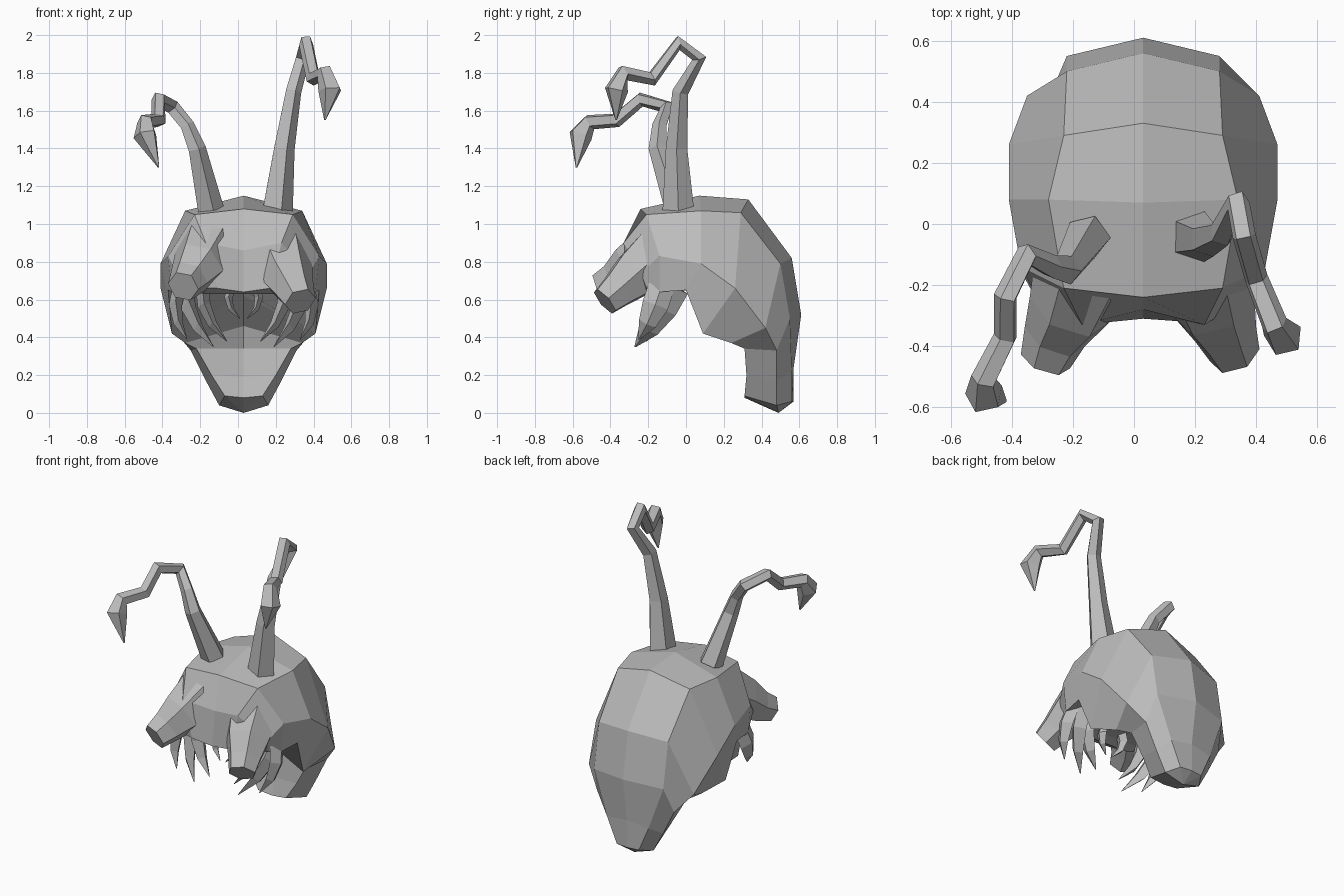
import bpy, bmesh
from math import cos, sin, tau
from mathutils import Vector

cube = bpy.data.objects.get("Cube")
if cube:
    bpy.data.objects.remove(cube)

grey = bpy.data.materials.new("plain grey")
grey.use_nodes = True
colour = (0.5, 0.5, 0.5, 1)
grey.diffuse_color = colour
grey.node_tree.nodes["Principled BSDF"].inputs["Base Color"].default_value = colour
CX = 0.03


def finish(name, bm):
    bmesh.ops.recalc_face_normals(bm, faces=bm.faces)
    mesh = bpy.data.meshes.new(name)
    bm.to_mesh(mesh)
    bm.free()
    mesh.materials.append(grey)
    obj = bpy.data.objects.new(name, mesh)
    bpy.context.collection.objects.link(obj)


def loft(bm, rings):
    loops = [[bm.verts.new(p) for p in ring] for ring in rings]
    n = len(loops[0])
    for a, b in zip(loops, loops[1:]):
        for i in range(n):
            j = (i + 1) % n
            bm.faces.new((a[i], a[j], b[j], b[i]))
    return loops


def tube(name, path, radii, sides=5, inset=0, flat=1):
    """Faceted tube whose rings follow the path."""
    pts = [Vector(p) for p in path]
    side, rings = Vector((1, 0, 0)), []
    for i, p in enumerate(pts):
        ahead = (pts[min(i + 1, len(pts) - 1)] - p).normalized()
        back = (p - pts[max(i - 1, 0)]).normalized()
        t = (ahead + back).normalized()
        side = (side - t * side.dot(t)).normalized()
        up = t.cross(side)
        angles = [tau * k / sides for k in range(sides)]
        rings.append([p + radii[i] * (side * cos(a) * flat + up * sin(a)) for a in angles])
    bm = bmesh.new()
    loops = loft(bm, rings)
    bm.faces.new(loops[0])
    end = bm.faces.new(loops[-1])
    if inset:
        bmesh.ops.inset_region(bm, faces=[end], thickness=inset, depth=-inset)
    finish(name, bm)


# Curled, cupped shell: each ring is outer middle, shoulder, flank, inner edge, inner middle
# Middles are (y, z); the others are (half width, y, z)
shell = [
    ((-.31, .64), (.14, -.32, .66), (.26, -.28, .66), (.20, -.26, .63), (-.27, .63)),
    ((-.28, .86), (.20, -.33, .90), (.35, -.24, .74), (.33, -.2, .65), (-.2, .64)),
    ((-.24, 1.08), (.26, -.21, 1.05), (.40, -.14, .83), (.38, -.14, .64), (-.1, .65)),
    ((.07, 1.15), (.31, .08, 1.07), (.44, .08, .79), (.40, 0, .65), (.05, .65)),
    ((.33, 1.13), (.26, .29, 1.06), (.44, .26, .66), (.38, .09, .42), (.22, .62)),
    ((.56, .82), (.25, .50, .79), (.38, .42, .45), (.31, .24, .37), (.37, .46)),
    ((.61, .52), (.25, .55, .50), (.28, .48, .33), (.25, .31, .34), (.37, .34)),
    ((.57, .24), (.15, .56, .22), (.2, .48, .17), (.17, .32, .2), (.34, .19)),
    ((.57, .06), (.08, .56, .06), (.13, .48, .04), (.1, .31, .09), (.31, .08)),
]
bm = bmesh.new()
rings = []
for top, *pairs, under in shell:
    right = [(CX - w, y, z) for w, y, z in pairs]
    left = [(CX + w, y, z) for w, y, z in reversed(pairs)]
    rings.append([(CX, *top), *right, (CX, *under), *left])
loops = loft(bm, rings)
bm.faces.new(loops[0])
tip = bm.verts.new((CX, .49, 0))
last = loops[-1]
for i in range(len(last)):
    bm.faces.new((last[i - 1], last[i], tip))
finish("curled_body", bm)

# Eye stalks with hollow hexagonal ends
stalk_radii = [.17, .14, .105, .085]
tube("right_eye_stalk", [(-.16, -.14, .87), (-.21, -.28, .78), (-.26, -.37, .71), (-.29, -.45, .67)],
     stalk_radii, 6, .03)
tube("left_eye_stalk", [(.22, -.14, .84), (.26, -.27, .73), (.3, -.36, .65), (.33, -.43, .59)],
     stalk_radii, 6, .03)

# Long bent feelers, each ending in a pointed bulb
tube("left_feeler",
     [(.2, -.04, 1.05), (.24, -.05, 1.4), (.29, -.03, 1.7), (.34, .07, 1.88), (.36, -.04, 1.96),
      (.4, -.18, 1.77), (.46, -.33, 1.8), (.49, -.37, 1.71), (.46, -.37, 1.55)],
     [.09, .06, .045, .04, .04, .04, .045, .065, .004])
tube("right_feeler",
     [(-.15, -.04, 1.08), (-.22, -.15, 1.4), (-.27, -.14, 1.52), (-.35, -.1, 1.62), (-.42, -.24, 1.66),
      (-.42, -.37, 1.55), (-.49, -.51, 1.54), (-.49, -.56, 1.47), (-.42, -.58, 1.3)],
     [.075, .05, .04, .04, .04, .04, .045, .065, .004])

# Broad curved fangs under the hood: root x, root y, tip x, tip y, tip z, size
fangs = [(.31, -.06, .16, -.27, .35, .08), (.22, -.14, .09, -.21, .38, .07),
         (.34, -.13, .3, -.25, .39, .07), (.06, -.16, .02, -.2, .5, .045)]
for s, label in ((1, "left"), (-1, "right")):
    for n, (x, y, tx, ty, tz, size) in enumerate(fangs):
        root, end = Vector((CX + s * x, y, .67)), Vector((CX + s * tx, ty, tz))
        bulge = Vector((s * .035, .01, 0))
        path = [root, root.lerp(end, .35) + bulge, root.lerp(end, .7) + bulge, end]
        tube(f"{label}_fang_{n + 1}", path, [size, size, size * .7, .004], 4, flat=.5)
